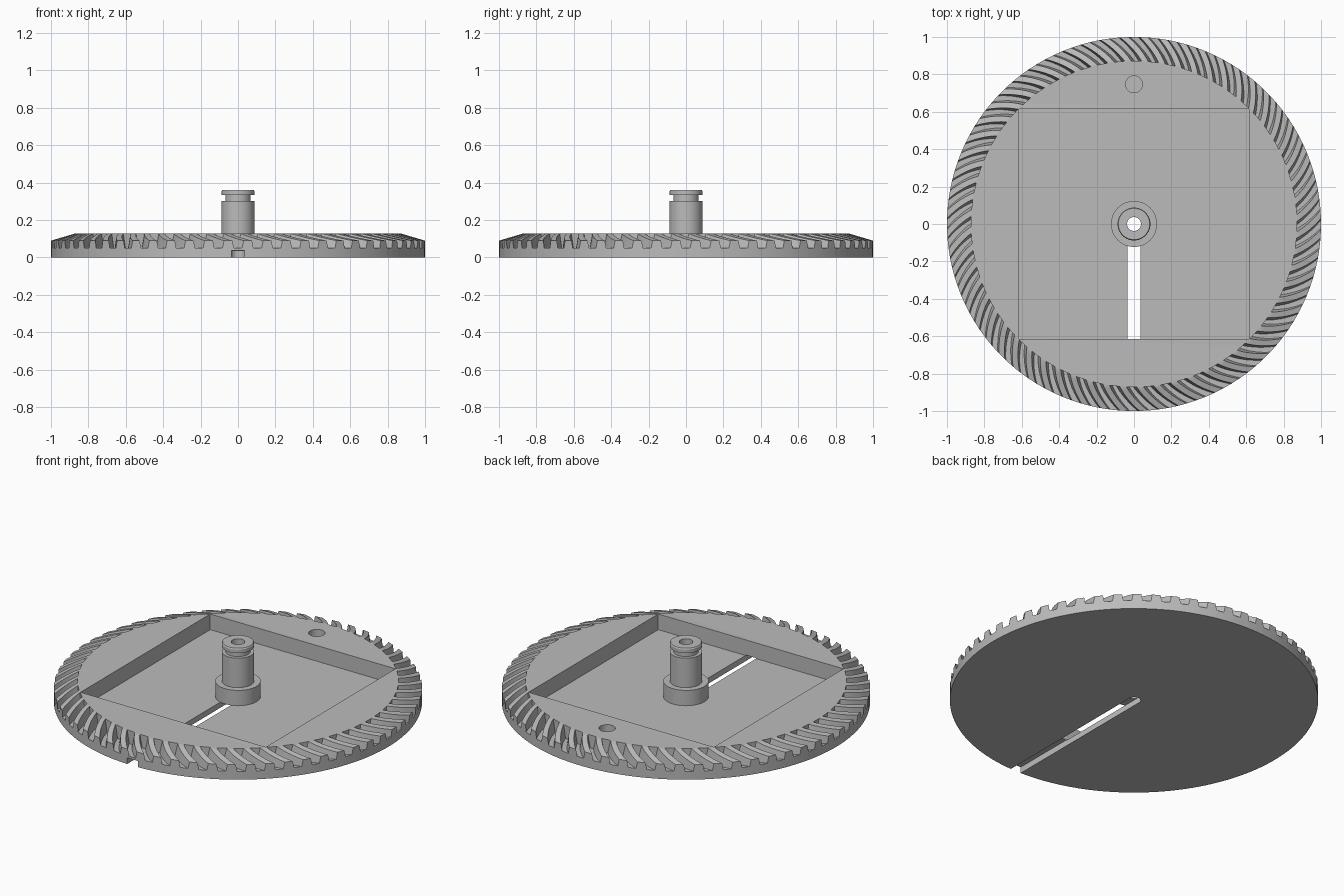
import bpy, bmesh, math

cube = bpy.data.objects.get("Cube")
if cube:
    bpy.data.objects.remove(cube, do_unlink=True)

grey = bpy.data.materials.new("plain grey")
grey.use_nodes = True
grey.diffuse_color = (0.5, 0.5, 0.5, 1)
grey.node_tree.nodes["Principled BSDF"].inputs["Base Color"].default_value = (0.5, 0.5, 0.5, 1)

TEETH = 60
STEPS = 7
R_OUT, R_IN = 1.0, 0.872
Z_ROOT, Z_EDGE, Z_TOP = 0.05, 0.09, 0.128
FLOOR = 0.034
BORE = 0.037


def make_object(name, bm):
    bmesh.ops.recalc_face_normals(bm, faces=bm.faces)
    mesh = bpy.data.meshes.new(name)
    bm.to_mesh(mesh)
    bm.free()
    mesh.materials.append(grey)
    obj = bpy.data.objects.new(name, mesh)
    bpy.context.collection.objects.link(obj)
    return obj


def shade(obj):
    bpy.ops.object.select_all(action='DESELECT')
    obj.select_set(True)
    bpy.context.view_layer.objects.active = obj
    bpy.ops.object.shade_smooth_by_angle(angle=math.radians(25))


def lathe(name, profile, sides=64):
    # Closed profile of (radius, height) spun around the z axis
    bm = bmesh.new()
    rings = []
    for k in range(sides):
        a = 2 * math.pi * k / sides
        rings.append([bm.verts.new((r * math.cos(a), r * math.sin(a), z)) for r, z in profile])
    n = len(profile)
    for k in range(sides):
        p, q = rings[k], rings[(k + 1) % sides]
        for j in range(n):
            bm.faces.new((p[j], q[j], q[(j + 1) % n], p[(j + 1) % n]))
    return make_object(name, bm)


def box(name, low, high):
    bm = bmesh.new()
    bmesh.ops.create_cube(bm, size=1)
    for v in bm.verts:
        v.co = [l + (c + 0.5) * (h - l) for c, l, h in zip(v.co, low, high)]
    return make_object(name, bm)


def rod(name, radius, y, low, high):
    bm = bmesh.new()
    bmesh.ops.create_cone(bm, cap_ends=True, segments=48, radius1=radius, radius2=radius, depth=high - low)
    bmesh.ops.translate(bm, verts=bm.verts, vec=(0, y, (low + high) / 2))
    return make_object(name, bm)


def cut(target, cutter):
    mod = target.modifiers.new(cutter.name, 'BOOLEAN')
    mod.operation = 'DIFFERENCE'
    mod.solver = 'EXACT'
    mod.object = cutter
    bpy.ops.object.select_all(action='DESELECT')
    bpy.context.view_layer.objects.active = target
    target.select_set(True)
    bpy.ops.object.modifier_apply(modifier=mod.name)
    bpy.data.objects.remove(cutter, do_unlink=True)


def gear_disc():
    # Disc with a sloped crown of curved teeth, built as angular columns
    bm = bmesh.new()
    pitch = 2 * math.pi / TEETH
    columns = []

    def vert(r, a, z):
        return bm.verts.new((r * math.cos(a), r * math.sin(a), z))

    for i in range(TEETH):
        for corner in range(4):
            is_root = corner in (1, 2)
            side = -1 if corner < 2 else 1
            column = []
            for j in range(STEPS):
                t = j / (STEPS - 1)
                r = R_OUT + (R_IN - R_OUT) * t
                half_root = 0.022 - 0.011 * t
                flank = 0.008 + 0.009 * t
                half = half_root + (0 if is_root else flank)
                twist = -0.12 * t * (1.2 - 0.2 * t)
                a = i * pitch + twist + side * half / r
                if j == 0:
                    column.append(vert(r, a, 0))
                column.append(vert(r, a, Z_ROOT if is_root else Z_EDGE + (Z_TOP - Z_EDGE) * t))
            # Root columns climb the inner wall; land columns already end at the top
            column.append(vert(R_IN, a, Z_TOP) if is_root else column[-1])
            columns.append(column)
    count = len(columns)
    for k in range(count):
        p, q = columns[k], columns[(k + 1) % count]
        for j in range(len(p) - 1):
            ring = list(dict.fromkeys((p[j], q[j], q[j + 1], p[j + 1])))
            if len(ring) > 2:
                bm.faces.new(ring)
    bm.faces.new([c[0] for c in columns])
    bm.faces.new([c[-1] for c in columns])
    return make_object("gear_disc", bm)


disc = gear_disc()

# Square recess, blind hole, underside slot and central bore
half = 0.614
cut(disc, box("recess_cutter", (-half, -half, FLOOR), (half, half, 0.3)))
cut(disc, rod("hole_cutter", 0.045, 0.747, FLOOR, 0.3))
cut(disc, box("slot_cutter", (-0.035, -1.1, -0.1), (0.035, 0, FLOOR + 0.003)))
cut(disc, rod("bore_cutter", BORE, 0, -0.1, 0.3))
shade(disc)

# Hub with wide collar, shaft, groove and cap
hub = lathe("hub", [
    (BORE, FLOOR), (0.123, FLOOR), (0.123, 0.126), (0.088, 0.126),
    (0.088, 0.303), (0.068, 0.303), (0.068, 0.333), (0.088, 0.333),
    (0.088, 0.355), (0.084, 0.361), (BORE, 0.361)])
shade(hub)
